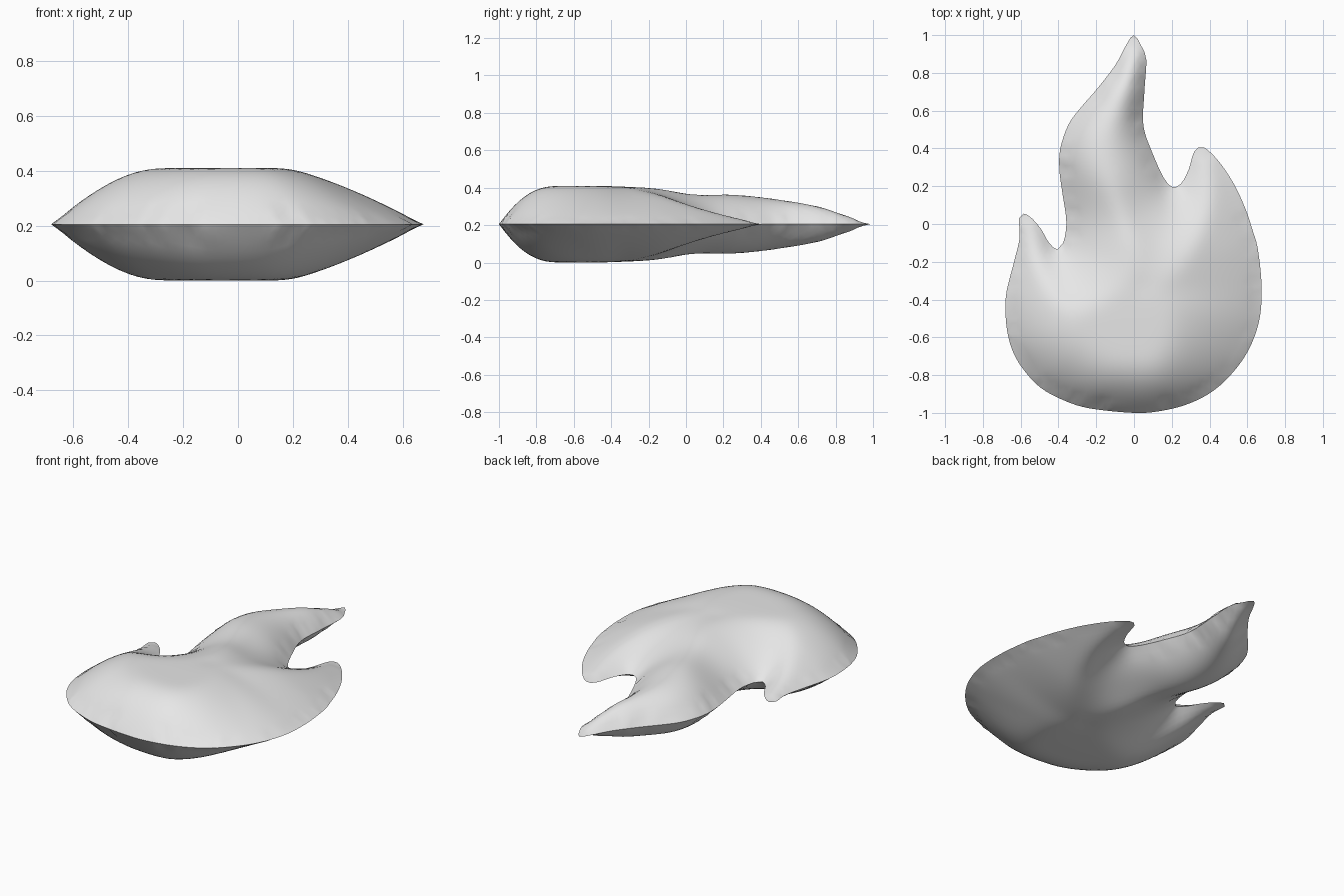
import bpy, bmesh, math
from mathutils import Vector
from mathutils.geometry import delaunay_2d_cdt, intersect_point_line

if "Cube" in bpy.data.objects:
    bpy.data.objects.remove(bpy.data.objects["Cube"])

STEP = 0.032    # mesh spacing
MID = 0.205     # height of the rim, half the thickness

# Flame outline, counter-clockwise from the bottom
OUTLINE = [
    (0, -1), (.14, -.99), (.28, -.955), (.41, -.89), (.52, -.79), (.61, -.66),
    (.665, -.5), (.675, -.32), (.655, -.13), (.63, -.04), (.59, .08), (.53, .21),
    (.45, .33), (.37, .405), (.32, .385), (.29, .29), (.25, .215), (.205, .195),
    (.16, .24), (.1, .37), (.05, .52), (.055, .7), (.065, .87), (.04, .94), (0, 1),
    (-.04, .95), (-.1, .84), (-.2, .71), (-.27, .63), (-.345, .53), (-.39, .4),
    (-.395, .29), (-.38, .17), (-.36, .04), (-.36, -.03), (-.375, -.1),
    (-.405, -.135), (-.45, -.1), (-.49, -.03), (-.54, .03), (-.585, .055),
    (-.61, .03), (-.605, -.07), (-.635, -.2), (-.675, -.36), (-.68, -.48),
    (-.665, -.6), (-.63, -.7), (-.57, -.79), (-.49, -.87), (-.38, -.93), (-.24, -.975)]

# Thickness limit along y, tongue half width along y
CAP = [(-.5, .207), (-.1, .2), (0, .19), (.2, .17), (.4, .148), (.7, .115),
       (.8, .085), (.9, .05), (1, .02)]
TONGUE = [(0, .36), (.2, .28), (.4, .22), (.7, .13), (.85, .08), (1, .03)]
# Edge falloff width and roundness of the body by angle in degrees
WIDTH = [(-180, .41), (-130, .36), (-105, .3), (-75, .3), (-45, .45), (0, .58),
         (60, .5), (100, .4), (180, .41)]
ROUND = [(-180, 1.6), (-110, 2.2), (-70, 2.2), (-30, 1.5), (180, 1.6)]


def lerp_table(table, t):
    if t <= table[0][0]:
        return table[0][1]
    for (a, va), (b, vb) in zip(table, table[1:]):
        if t <= b:
            return va + (vb - va) * (t - a) / (b - a)
    return table[-1][1]


def smoothstep(a, b, t):
    t = max(0.0, min(1.0, (t - a) / (b - a)))
    return t * t * (3 - 2 * t)


def rounded_loop(points):
    """Closed smooth curve through the points."""
    pts = [Vector(p) for p in points]
    n, out = len(pts), []
    for i in range(n):
        a, b, c, d = (pts[(i + k) % n] for k in (-1, 0, 1, 2))
        count = max(1, round((c - b).length / STEP))
        for k in range(count):
            t = k / count
            out.append(0.5 * (2 * b + (c - a) * t + (2 * a - 5 * b + 4 * c - d) * t * t
                              + (3 * b - a - 3 * c + d) * t ** 3))
    return out


def rim_distance(p, loop):
    best = 9.0
    for a, b in zip(loop, loop[1:] + loop[:1]):
        t = max(0.0, min(1.0, (p - a).dot(b - a) / (b - a).length_squared))
        best = min(best, (p - a - (b - a) * t).length)
    return best


def inside(p, loop):
    hit = False
    for a, b in zip(loop, loop[1:] + loop[:1]):
        if (a.y > p.y) != (b.y > p.y):
            if p.x < a.x + (b.x - a.x) * (p.y - a.y) / (b.y - a.y):
                hit = not hit
    return hit


def puff(p, d):
    """Half thickness at a point lying d inside the rim."""
    angle = math.degrees(math.atan2(p.y + .35, p.x))
    tongue = smoothstep(-.1, .3, p.y) * (1 - smoothstep(.1, .25, p.x))
    width = lerp_table(WIDTH, angle) * (1 - tongue) + lerp_table(TONGUE, p.y) * tongue
    power = lerp_table(ROUND, angle) * (1 - tongue) + 1.9 * tongue
    t = min(1.0, d / width)
    return lerp_table(CAP, p.y) * (1 - (1 - t) ** power)


# Outline filled with a staggered grid of points
loop = rounded_loop(OUTLINE)
points = list(loop)
row, y = 0, -1.0
while y < 1.0:
    x = -0.7 + (row % 2) * STEP / 2
    while x < 0.7:
        p = Vector((x, y))
        if inside(p, loop) and rim_distance(p, loop) > STEP * 0.5:
            points.append(p)
        x += STEP
    y += STEP * 0.87
    row += 1
flat, _, tris, *_ = delaunay_2d_cdt(points, [], [list(range(len(loop)))], 1, 1e-5)

# Puffed heights, relaxed to soften the ridges
dist = [rim_distance(p, loop) for p in flat]
rim = [d < 1e-4 for d in dist]
height = [0.0 if r else puff(p, d) for p, d, r in zip(flat, dist, rim)]
near = [set() for _ in flat]
for f in tris:
    for i in f:
        near[i].update(j for j in f if j != i)
for _ in range(5):
    height = [h if rim[i] or not near[i] else
              0.5 * h + 0.5 * sum(height[j] for j in near[i]) / len(near[i])
              for i, h in enumerate(height)]
scale = MID / max(height)

# Upper and lower halves joined along the rim
bm = bmesh.new()
top = [bm.verts.new((p.x, p.y, MID + h * scale)) for p, h in zip(flat, height)]
low = [top[i] if rim[i] else bm.verts.new((p.x, p.y, MID - height[i] * scale))
       for i, p in enumerate(flat)]
for f in tris:
    bm.faces.new([top[i] for i in f])
    if not all(rim[i] for i in f):
        bm.faces.new([low[i] for i in reversed(f)])
bmesh.ops.delete(bm, geom=[v for v in bm.verts if not v.link_faces], context='VERTS')
mesh = bpy.data.meshes.new("flame")
bm.to_mesh(mesh)
bm.free()

flame = bpy.data.objects.new("flame", mesh)
bpy.context.collection.objects.link(flame)
grey = bpy.data.materials.new("light_grey")
grey.diffuse_color = (0.8, 0.8, 0.8, 1)
grey.use_nodes = True
grey.node_tree.nodes["Principled BSDF"].inputs["Base Color"].default_value = grey.diffuse_color
mesh.materials.append(grey)
bpy.context.view_layer.objects.active = flame
flame.select_set(True)
bpy.ops.object.shade_smooth_by_angle(angle=math.radians(60))
